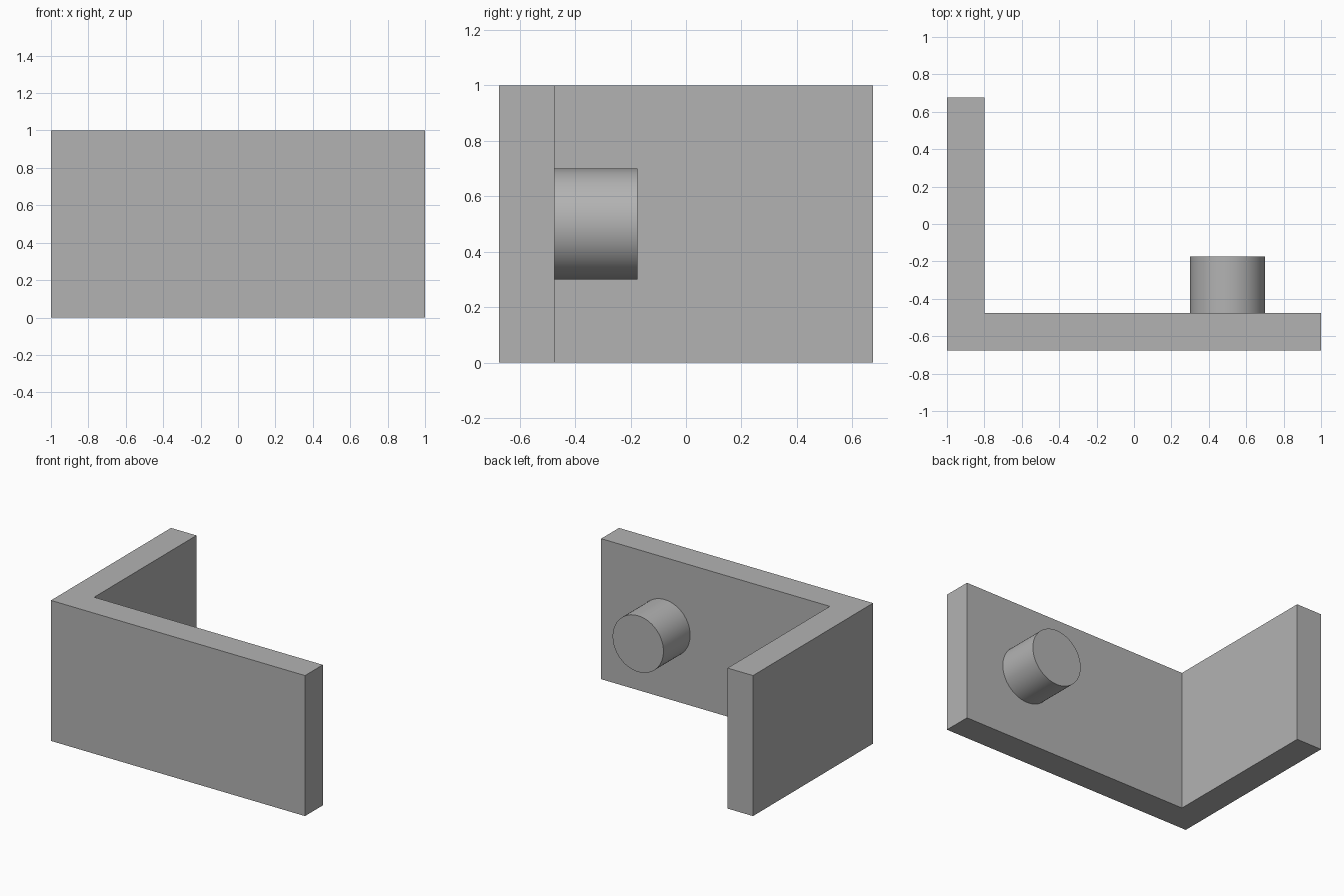
import bpy
import bmesh
import math
from mathutils import Matrix

cube = bpy.data.objects.get("Cube")
if cube:
    bpy.data.objects.remove(cube, do_unlink=True)

# Single plain grey
GREY = (0.45, 0.45, 0.45, 1.0)
grey = bpy.data.materials.new("plain_grey")
grey.use_nodes = True
grey.diffuse_color = GREY
grey.node_tree.nodes["Principled BSDF"].inputs["Base Color"].default_value = GREY

HEIGHT = 1.0
HALF_X, HALF_Y = 1.0, 0.675
WALL = 0.2


def add_object(name, bm):
    bmesh.ops.recalc_face_normals(bm, faces=bm.faces)
    mesh = bpy.data.meshes.new(name)
    bm.to_mesh(mesh)
    bm.free()
    mesh.materials.append(grey)
    obj = bpy.data.objects.new(name, mesh)
    bpy.context.collection.objects.link(obj)
    return obj


# L-shaped bracket: plan profile extruded upwards
inner_x, inner_y = -HALF_X + WALL, -HALF_Y + WALL
profile = [(-HALF_X, -HALF_Y), (HALF_X, -HALF_Y), (HALF_X, inner_y),
           (inner_x, inner_y), (inner_x, HALF_Y), (-HALF_X, HALF_Y)]
bm = bmesh.new()
base = bm.faces.new([bm.verts.new((x, y, 0)) for x, y in profile])
top = bmesh.ops.extrude_face_region(bm, geom=[base])["geom"]
bmesh.ops.translate(bm, vec=(0, 0, HEIGHT),
                    verts=[v for v in top if isinstance(v, bmesh.types.BMVert)])
add_object("angle_bracket", bm)

# Round peg standing on the inner face of the long wall
PEG_LENGTH = 0.3
bm = bmesh.new()
bmesh.ops.create_cone(
    bm, cap_ends=True, segments=64, radius1=0.2, radius2=0.2, depth=PEG_LENGTH,
    matrix=Matrix.Translation((0.5, inner_y + PEG_LENGTH / 2, HEIGHT / 2))
    @ Matrix.Rotation(math.radians(90), 4, 'X'))
peg = add_object("round_peg", bm)
bpy.ops.object.select_all(action='DESELECT')
peg.select_set(True)
bpy.context.view_layer.objects.active = peg
bpy.ops.object.shade_smooth_by_angle(angle=math.radians(30))
